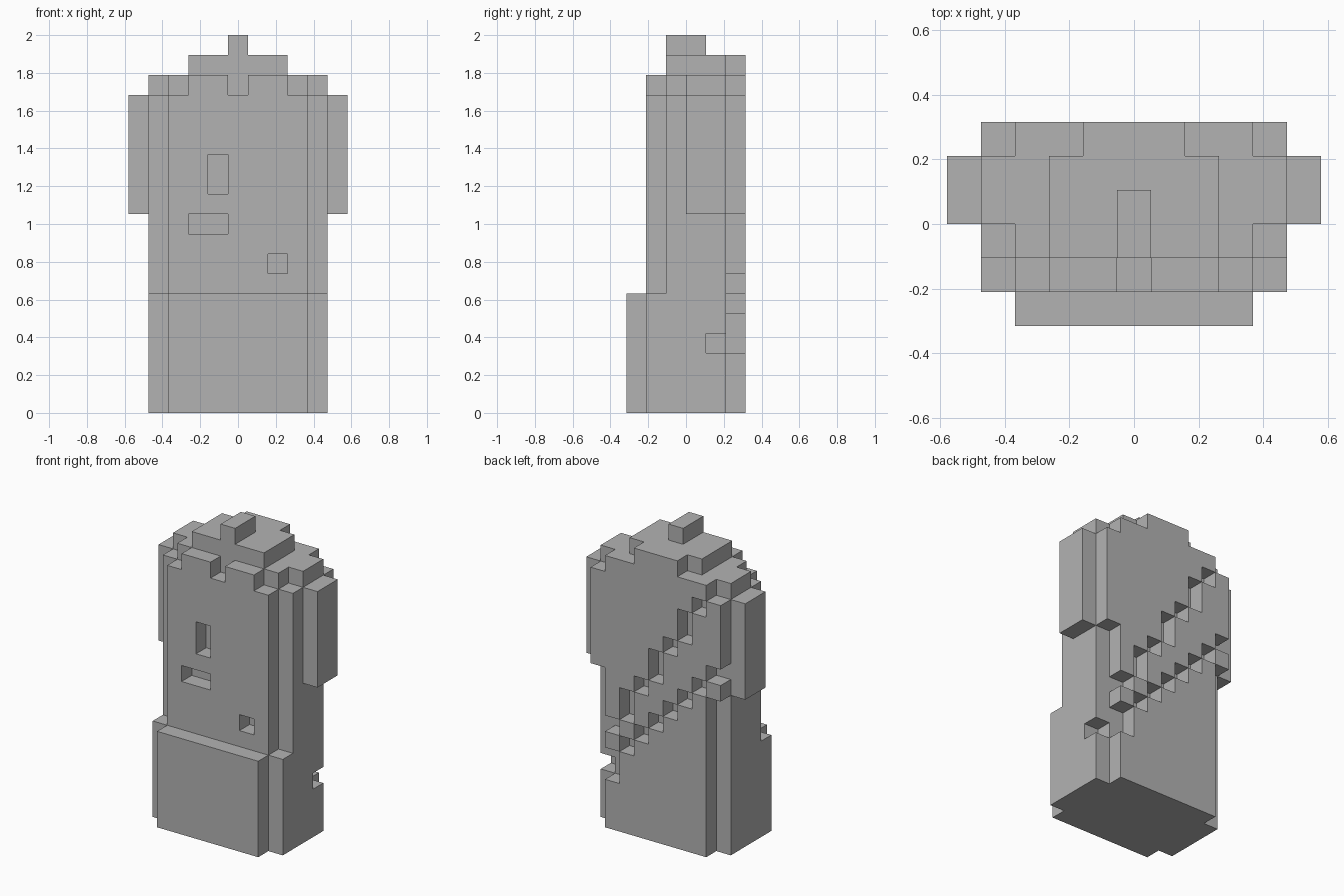
import bpy
import bmesh
from mathutils import Vector

UNIT = 2 / 19            # edge of one cube cell
ORIGIN = Vector((-5.5, -3, 0))

cube = bpy.data.objects.get("Cube")
if cube:
    bpy.data.objects.remove(cube, do_unlink=True)

grey = bpy.data.materials.new("stone_grey")
grey.use_nodes = True
colour = (0.45, 0.45, 0.45, 1)
grey.diffuse_color = colour
grey.node_tree.nodes["Principled BSDF"].inputs["Base Color"].default_value = colour


def box(x, y, z):
    """Cells in half-open ranges: x from left edge, y from front, z from floor."""
    return {(i, j, k) for i in range(*x) for j in range(*y) for k in range(*z)}


def mirrored(cells):
    return cells | {(10 - i, j, k) for i, j, k in cells}


# Solid parts
parts = {
    "base": box((2, 9), (0, 1), (0, 6)) | box((1, 10), (1, 2), (0, 6)),
    "front_plate": box((2, 9), (1, 2), (6, 16))
    | mirrored(box((3, 5), (1, 2), (16, 17))),
    "torso": box((1, 10), (2, 5), (0, 16)),
    "back_plate": box((2, 9), (5, 6), (0, 16))
    | mirrored(box((1, 2), (5, 6), (10, 16))),
    "arms": mirrored(box((0, 1), (3, 5), (10, 16))),
    "shoulders": box((2, 9), (2, 6), (16, 17)) | box((1, 10), (3, 5), (16, 17)),
    "crown": box((3, 8), (2, 5), (17, 18)) | box((4, 7), (5, 6), (17, 18)),
    "top_knob": box((5, 6), (2, 4), (18, 19)),
}

# Recesses in the front plate
carved = box((4, 5), (1, 2), (11, 13))
carved |= box((3, 5), (1, 2), (9, 10))
carved |= box((7, 8), (1, 2), (7, 8))

# Lower strap groove on the back, ending in a nick in the side
for i in range(1, 9):
    carved |= box((i, i + 1), (5, 6), (12 - i, 13 - i))
carved |= box((8, 9), (5, 6), (3, 5))
carved |= box((9, 10), (4, 5), (3, 4))

# Upper strap groove: alternating single and double steps
z = 16
for i in range(2, 9):
    height = 1 + i % 2
    carved |= box((i, i + 1), (5, 6), (z - height, z))
    z -= height

for name in parts:
    parts[name] -= carved
solid = set().union(*parts.values())


def build(name, cells):
    """Skin the cells, leaving out faces pressed against another cell."""
    bm = bmesh.new()
    verts = {}

    def vert(p):
        key = tuple(p)
        if key not in verts:
            verts[key] = bm.verts.new((Vector(p) + ORIGIN) * UNIT)
        return verts[key]

    for cell in sorted(cells):
        for axis in range(3):
            u, v = (axis + 1) % 3, (axis + 2) % 3
            for side in (0, 1):
                near = list(cell)
                near[axis] += 2 * side - 1
                if tuple(near) in solid:
                    continue
                loop = []
                for du, dv in ((0, 0), (1, 0), (1, 1), (0, 1)):
                    p = list(cell)
                    p[axis] += side
                    p[u] += du
                    p[v] += dv
                    loop.append(vert(p))
                bm.faces.new(loop if side else loop[::-1])
    # Merge flat areas into large faces
    bmesh.ops.dissolve_limit(bm, angle_limit=0.01, verts=bm.verts[:],
                             edges=bm.edges[:])
    mesh = bpy.data.meshes.new(name)
    bm.to_mesh(mesh)
    bm.free()
    mesh.materials.append(grey)
    bpy.context.scene.collection.objects.link(bpy.data.objects.new(name, mesh))


for part_name, part_cells in parts.items():
    build(part_name, part_cells)
